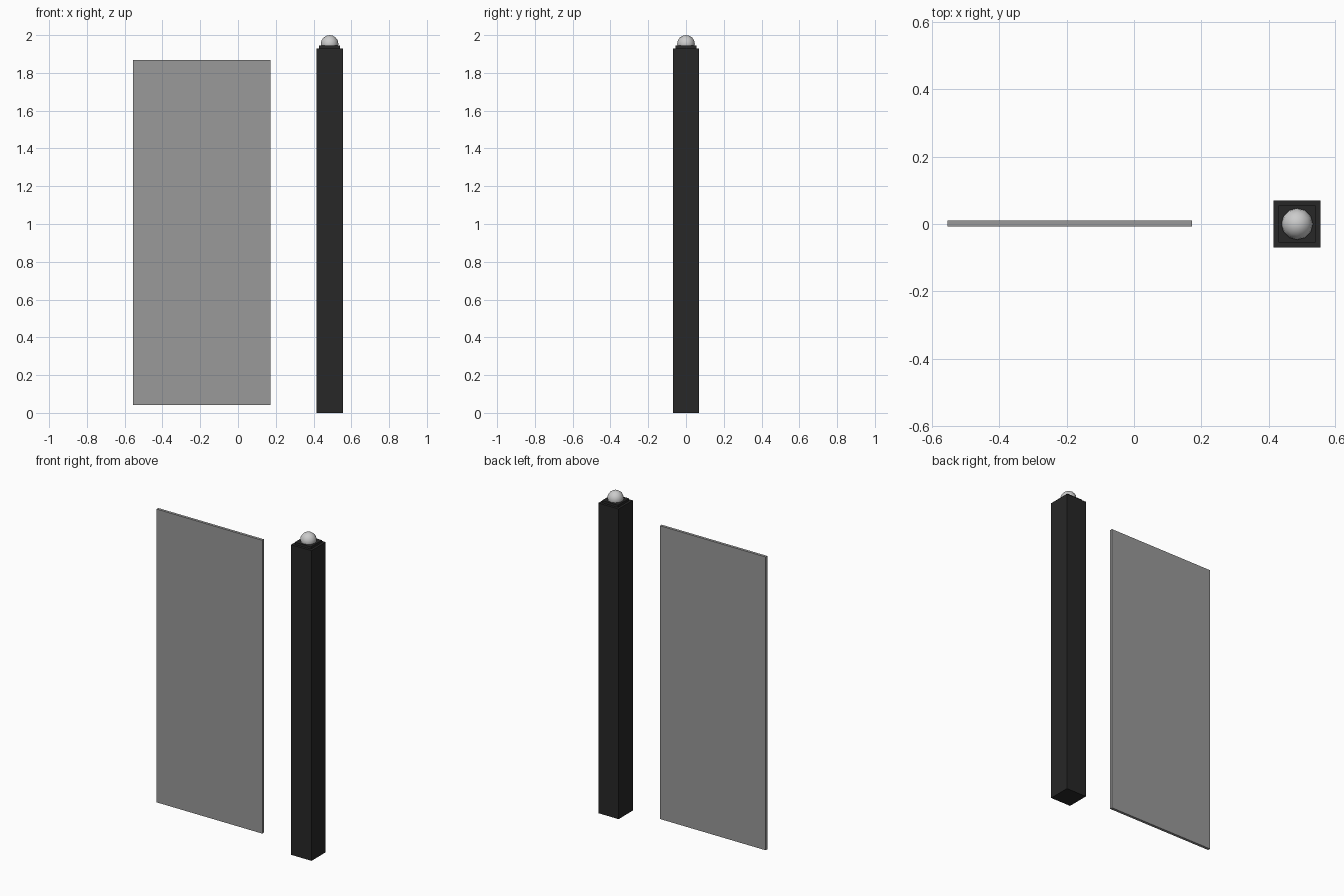
import bpy

if "Cube" in bpy.data.objects:
    bpy.data.objects.remove(bpy.data.objects["Cube"])

POST_X = 0.485


def material(name, color):
    mat = bpy.data.materials.new(name)
    mat.diffuse_color = color
    mat.use_nodes = True
    mat.node_tree.nodes["Principled BSDF"].inputs["Base Color"].default_value = mat.diffuse_color
    return mat


def box(name, lo, hi, mat=None):
    bpy.ops.mesh.primitive_cube_add(size=1)
    ob = bpy.context.object
    ob.name = name
    ob.location = [(a + b) / 2 for a, b in zip(lo, hi)]
    ob.scale = [b - a for a, b in zip(lo, hi)]
    bpy.ops.object.transform_apply(location=False, rotation=False, scale=True)
    if mat:
        ob.data.materials.append(mat)
    return ob


black = material("black_paint", (0.02, 0.02, 0.02, 1))
glass = material("tinted_glass", (0.32, 0.32, 0.32, 0.6))

# Glass panel
box("glass_panel", (-0.555, -0.007, 0.043), (0.172, 0.010, 1.868), glass)

# Square post and its stepped cap plate
for name, half, z0, z1 in (("post", 0.07, 0.0, 1.93),
                           ("cap_plate", 0.055, 1.93, 1.944)):
    box(name, (POST_X - half, -half, z0), (POST_X + half, half, z1), black)

# Ball finial sunk into the cap plate
bpy.ops.mesh.primitive_uv_sphere_add(segments=12, ring_count=8, radius=0.047,
                                     location=(POST_X, 0, 1.953))
ball = bpy.context.object
ball.name = "ball_finial"
bpy.ops.object.shade_smooth()
